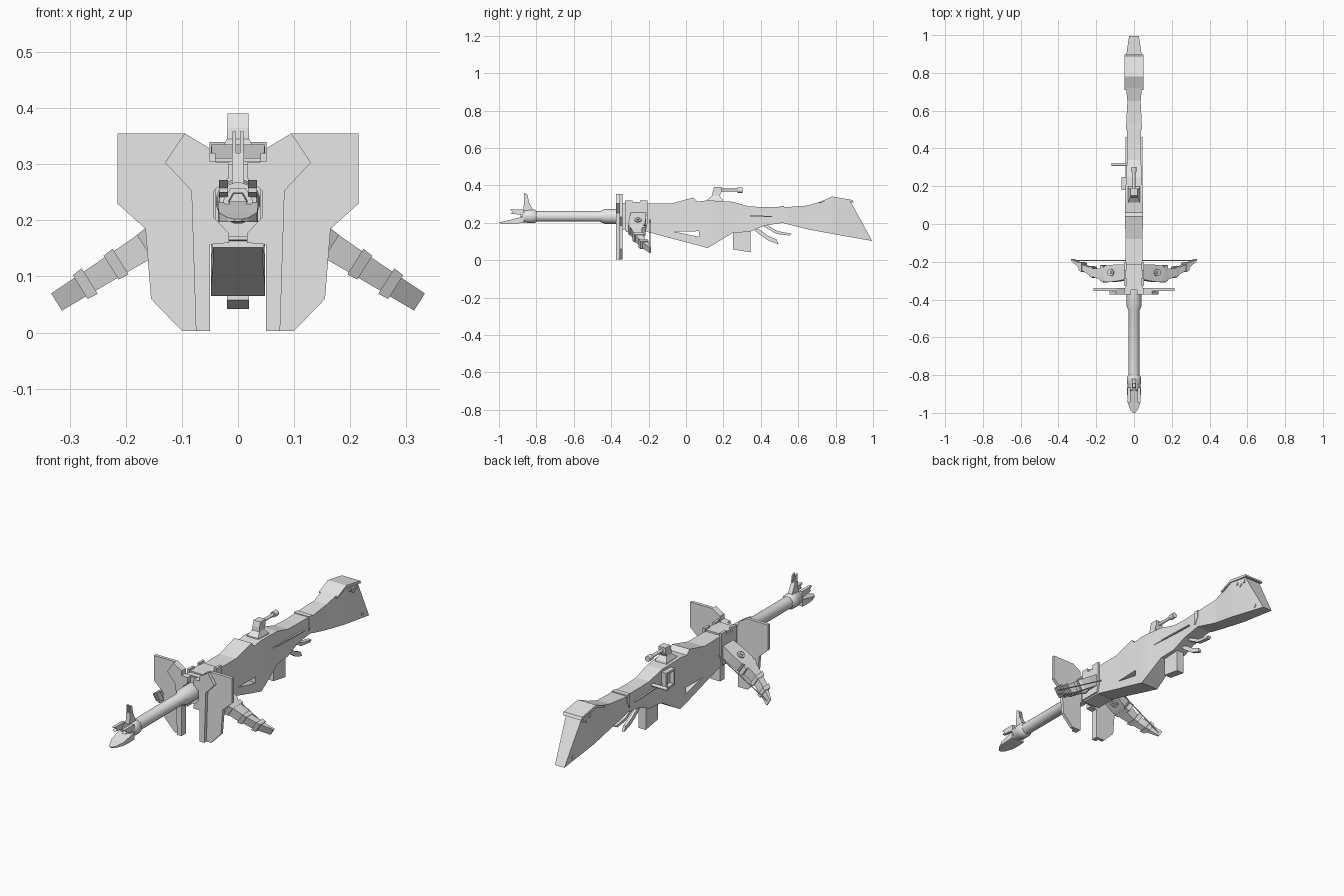
import bpy, bmesh, math
from mathutils import Vector, Matrix

if "Cube" in bpy.data.objects:
    bpy.data.objects.remove(bpy.data.objects["Cube"])

grey = bpy.data.materials.new("plain_grey")
grey.diffuse_color = (0.8, 0.8, 0.8, 1)
grey.use_nodes = True
grey.node_tree.nodes["Principled BSDF"].inputs["Base Color"].default_value = grey.diffuse_color


def finish(bm, name, smooth=False):
    bmesh.ops.recalc_face_normals(bm, faces=bm.faces)
    me = bpy.data.meshes.new(name)
    bm.to_mesh(me)
    bm.free()
    ob = bpy.data.objects.new(name, me)
    bpy.context.collection.objects.link(ob)
    me.materials.append(grey)
    if smooth:
        bpy.ops.object.select_all(action='DESELECT')
        bpy.context.view_layer.objects.active = ob
        ob.select_set(True)
        bpy.ops.object.shade_smooth_by_angle(angle=math.radians(35))
    return ob


def loft(name, rings, smooth=False, caps=True):
    """Skin a list of equal-sized point rings."""
    bm = bmesh.new()
    rows = [[bm.verts.new(p) for p in r] for r in rings]
    n = len(rows[0])
    for a, b in zip(rows, rows[1:]):
        for i in range(n):
            j = (i + 1) % n
            bm.faces.new((a[i], a[j], b[j], b[i]))
    if caps:
        bm.faces.new(rows[0])
        bm.faces.new(rows[-1])
    return finish(bm, name, smooth)


def ring(yt, zt, yb, zb, wt, wb):
    """Rectangular section with its own top and bottom y and width."""
    return [(-wt, yt, zt), (wt, yt, zt), (wb, yb, zb), (-wb, yb, zb)]


def stations(name, rows):
    return loft(name, [ring(y, zt, y, zb, w, w) for y, zt, zb, w in rows])


def side_profile(name, pts, x0, x1):
    return loft(name, [[(x, y, z) for y, z in pts] for x in (x0, x1)])


def front_profile(name, pts, y0, y1, s=1):
    return loft(name, [[(s * x, y, z) for x, z in pts] for y in (y0, y1)])


def box(name, x0, x1, y0, y1, z0, z1):
    return side_profile(name, [(y0, z0), (y1, z0), (y1, z1), (y0, z1)], x0, x1)


def rod(name, a, b, r, sides=12):
    a, b = Vector(a), Vector(b)
    d = b - a
    bm = bmesh.new()
    m = Matrix.Translation((a + b) / 2) @ d.to_track_quat('Z', 'Y').to_matrix().to_4x4()
    bmesh.ops.create_cone(bm, cap_ends=True, segments=sides, radius1=r, radius2=r,
                          depth=d.length, matrix=m)
    return finish(bm, name, sides > 8)


def lathe(name, prof, z, sides):
    """Turn a (y, radius) profile around the barrel axis."""
    return loft(name, [[(r * math.sin(2 * math.pi * (i + .5) / sides), y,
                         z + r * math.cos(2 * math.pi * (i + .5) / sides))
                        for i in range(sides)] for y, r in prof], sides > 8)


def cut(ob, cutter):
    mod = ob.modifiers.new("cut", 'BOOLEAN')
    mod.operation, mod.solver, mod.object = 'DIFFERENCE', 'EXACT', cutter
    bpy.context.view_layer.objects.active = ob
    bpy.ops.object.modifier_apply(modifier=mod.name)
    bpy.data.objects.remove(cutter)


# Receiver with the three-cornered opening in its belly
receiver = stations("receiver", [
    (-.345, .305, .165, .044), (-.22, .303, .155, .044), (-.08, .303, .117, .045),
    (.04, .335, .085, .048), (.06, .313, .08, .048), (.115, .32, .065, .048),
    (.15, .318, .085, .047), (.25, .312, .146, .041), (.34, .287, .152, .037),
    (.42, .284, .185, .036), (.52, .286, .2, .038)])
cut(receiver, side_profile("opening_cutter",
    [(-.065, .153), (.07, .155), (.07, .125)], -.1, .1))

# Stock, neck band and shoulder cap
loft("stock", [ring(.515, .283, .515, .2, .04, .04), ring(.54, .284, .54, .193, .041, .041),
               ring(.65, .292, .65, .165, .035, .035), ring(.78, .332, .78, .141, .047, .038),
               ring(.88, .314, .995, .103, .043, .026)])
stations("neck_band", [(.5, .289, .218, .042), (.525, .289, .25, .042)])
cap = [(.71, .309), (.78, .34), (.89, .322), (.897, .308), (.78, .326), (.71, .303)]
side_profile("shoulder_cap", cap, -.051, .051)

# Stock fasteners
for s in (-1, 1):
    for y, z, w in ((.935, .135, .031), (.82, .302, .046), (.845, .285, .044), (.87, .295, .044)):
        rod("stock_fastener", (s * (w - .012), y, z), (s * (w + .002), y, z), .009, 10)
    # Raised side panel line along the receiver
    side_profile("side_strip", [(.2, .245), (.46, .236), (.46, .231), (.2, .238)],
                 s * .034, s * .045)

# Magazine
side_profile("magazine", [(.25, .17), (.345, .17), (.345, .042), (.25, .058)], -.02, .02)

# Hooked triggers
side_profile("trigger", [(.36, .165), (.39, .165), (.44, .13), (.485, .11), (.495, .085),
                         (.44, .105), (.39, .14)], -.007, .007)
side_profile("trigger_guard", [(.4, .19), (.44, .185), (.49, .155), (.565, .142), (.555, .132),
                               (.485, .14), (.43, .172)], -.01, .01)

# Top bolt: tapered post, rod and knob
loft("bolt_post", [[(sx * w, y, z) for sx, y in ((-1, a), (1, a), (1, b), (-1, b))]
                   for z, w, a, b in ((.305, .034, .11, .2), (.325, .03, .115, .195),
                                      (.345, .02, .14, .18), (.365, .019, .142, .19),
                                      (.39, .019, .15, .19))])
rod("bolt_rod", (0, .17, .374), (0, .3, .374), .008)
rod("bolt_knob", (0, .275, .374), (0, .303, .374), .014)

# Left side bracket and charging handle
for n, b in (("bracket_front", (.18, .19, .215, .3)), ("bracket_back", (.24, .25, .215, .3)),
             ("bracket_top", (.18, .25, .29, .3)), ("bracket_bottom", (.18, .25, .215, .225))):
    box(n, -.066, -.03, *b)
rod("charging_handle", (-.03, .315, .26), (-.12, .315, .26), .008)

# Barrel, sleeve and muzzle collar
Z = .234
lathe("barrel", [(-.34, .04), (-.435, .04), (-.46, .029), (-.82, .029)], Z, 16)
lathe("muzzle_collar", [(-.8, .03), (-.81, .037), (-.845, .037), (-.85, .034), (-.875, .034),
                        (-.875, .02), (-.83, .018)], Z, 16)
lathe("bore_ring", [(-.83, .027), (-.885, .027), (-.885, .017), (-.84, .015)], Z, 6)

# Pointed muzzle jaws
stations("lower_jaw", [(-.865, .234, .199, .036), (-.9, .226, .197, .036),
                       (-.945, .214, .197, .034), (-.985, .205, .197, .019),
                       (-1, .202, .198, .006)])
for s in (-1, 1):
    side_profile("upper_jaw", [(-.865, .272), (-.945, .272), (-.925, .258), (-.94, .25),
                               (-.865, .24)], s * .018, s * .034)

# Front sight with a split blade
side_profile("sight_base", [(-.87, .262), (-.865, .32), (-.845, .32), (-.815, .262)], -.011, .011)
for s in (-1, 1):
    side_profile("sight_blade", [(-.865, .315), (-.865, .358), (-.848, .352), (-.84, .315)],
                 s * .004, s * .01)

# Shield halves in two layers, mirrored about the barrel slot
inner = [(.05, .003), (.05, .157), (.016, .16), (.016, .177), (.043, .205), (.043, .253),
         (.016, .276), (.016, .303), (.05, .305), (.05, .328), (.095, .355)]
outer = [(.215, .355), (.215, .23), (.165, .185), (.155, .06), (.1, .003)]
face = [(.13, .303), (.083, .253), (.075, .003)]
for s in (-1, 1):
    front_profile("shield_back_layer", inner + outer, -.356, -.34, s)
    front_profile("shield_front_layer", inner + face, -.373, -.355, s)
box("shield_mount", -.04, .04, -.35, -.31, .17, .3)

# Cross block with notched side plates
box("cross_block", -.046, .046, -.32, -.215, .152, .311)
notched = [(-.325, .16), (-.215, .16), (-.205, .2), (-.205, .32), (-.245, .32), (-.245, .3),
           (-.285, .3), (-.285, .32), (-.325, .32)]
for s in (-1, 1):
    side_profile("block_side_plate", notched, s * .04, s * .053)

# Bow arms slanting down, with ribs, pivots and strings
U, N = Vector((.846, 0, -.533)), Vector((.533, 0, .846))
ROOT = Vector((.04, 0, .233))


def arm_ring(s, u, yf, yb, h):
    pts = []
    for y, k in ((yf, -h), (yf, h), (yb, h), (yb, -h)):
        p = ROOT + U * u + N * k
        pts.append((s * p.x, y, p.z))
    return pts


def arm_point(s, u, y, k):
    p = ROOT + U * u + N * k
    return (s * p.x, y, p.z)


for s in (-1, 1):
    loft("bow_arm", [arm_ring(s, *r) for r in (
        (0, -.295, -.215, .026), (.06, -.305, -.215, .026), (.115, -.308, -.22, .026),
        (.135, -.3, -.235, .025), (.205, -.277, -.235, .022), (.27, -.245, -.213, .02),
        (.335, -.195, -.186, .018))])
    for u, a, b in ((.13, -.31, -.222), (.2, -.285, -.228), (.265, -.254, -.206)):
        loft("arm_rib", [arm_ring(s, u, a, b, .027), arm_ring(s, u + .02, a + .01, b + .006, .025)])
    rod("arm_pivot", arm_point(s, .08, -.257, -.034), arm_point(s, .08, -.257, .034), .019, 12)
    rod("pivot_pin", arm_point(s, .08, -.257, -.04), arm_point(s, .08, -.257, .04), .009, 6)
    rod("bow_string", (0, -.192, .24), arm_point(s, .33, -.192, 0), .003, 6)
